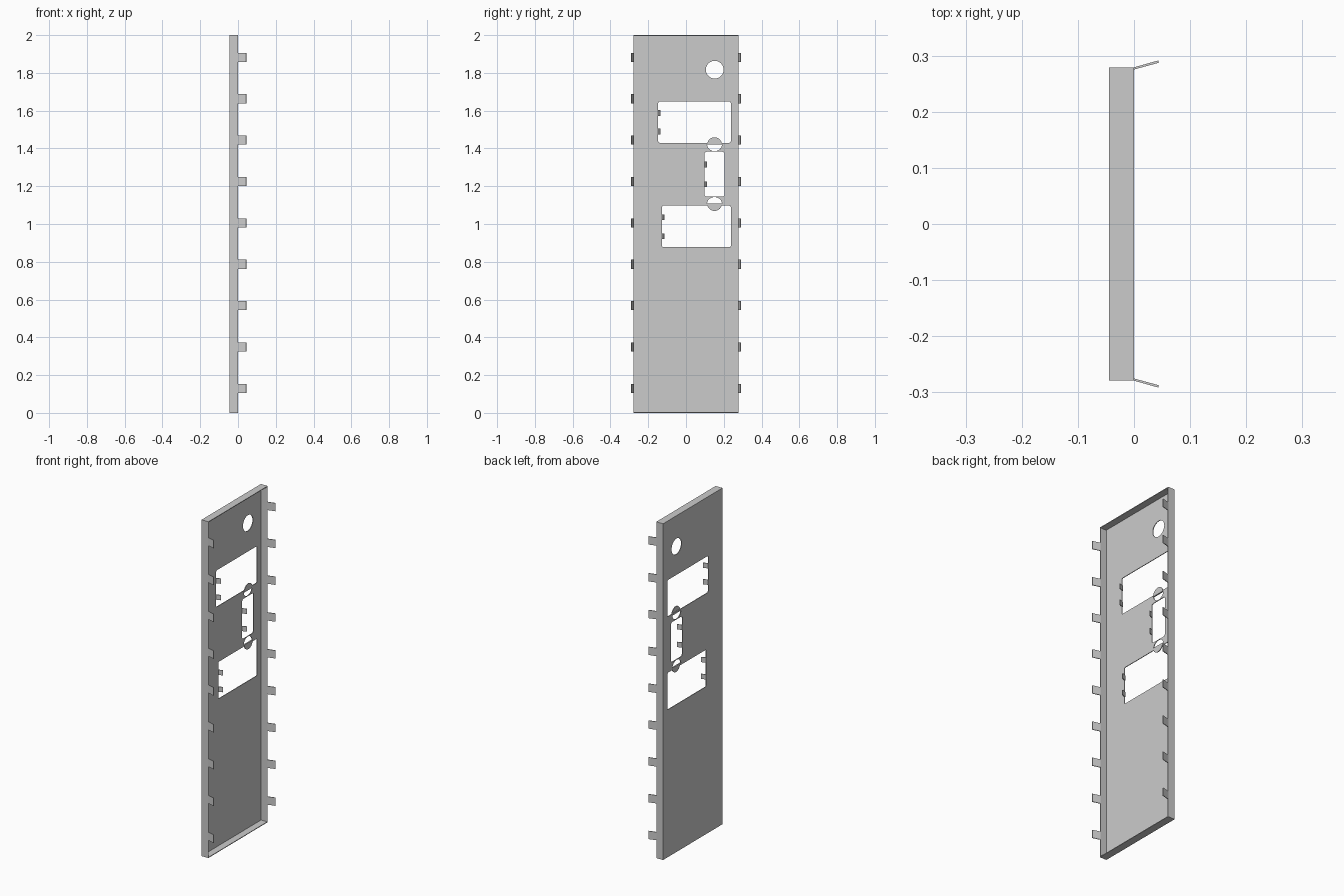
import bpy, math
from mathutils import Matrix

if "Cube" in bpy.data.objects:
    bpy.data.objects.remove(bpy.data.objects["Cube"])

BACK, T = -0.0445, 0.004          # back plane and sheet thickness
HALF_W, HEIGHT = 0.279, 2.0
TO_YZ = Matrix(((0, 0, 1, 0), (1, 0, 0, 0), (0, 1, 0, 0), (0, 0, 0, 1)))
TAU = 2 * math.pi


def arc(cy, cz, ry, rz, a0, a1, n):
    return [(cy + ry * math.cos(a0 + (a1 - a0) * i / n),
             cz + rz * math.sin(a0 + (a1 - a0) * i / n)) for i in range(n + 1)]


def rounded(y0, y1, z0, z1, r):
    pts = []
    corners = ((y1 - r, z1 - r), (y0 + r, z1 - r), (y0 + r, z0 + r), (y1 - r, z0 + r))
    for k, (cy, cz) in enumerate(corners):
        pts += arc(cy, cz, r, r, k * TAU / 4, (k + 1) * TAU / 4, 5)
    return pts


def plate(name, loops, x0):
    """Filled sheet in the YZ plane; inner loops become holes."""
    cu = bpy.data.curves.new(name, 'CURVE')
    cu.dimensions, cu.fill_mode, cu.extrude = '2D', 'BOTH', T / 2
    for pts in loops:
        s = cu.splines.new('POLY')
        s.points.add(len(pts) - 1)
        for p, (y, z) in zip(s.points, pts):
            p.co = (y, z, 0, 1)
        s.use_cyclic_u, s.use_smooth = True, False
    ob = bpy.data.objects.new(name, cu)
    bpy.context.collection.objects.link(ob)
    ob.matrix_world = Matrix.Translation((x0 + T / 2, 0, 0)) @ TO_YZ
    bpy.ops.object.select_all(action='DESELECT')
    ob.select_set(True)
    bpy.context.view_layer.objects.active = ob
    bpy.ops.object.convert(target='MESH')
    return bpy.context.object


def prism(name, profile, z0, z1):
    """Extrude an XY profile vertically."""
    n = len(profile)
    area = sum(profile[i - 1][0] * profile[i][1] - profile[i][0] * profile[i - 1][1] for i in range(n))
    if area < 0:
        profile = profile[::-1]
    verts = [(x, y, z) for z in (z0, z1) for x, y in profile]
    faces = [list(range(n))[::-1], list(range(n, 2 * n))]
    faces += [(i, (i + 1) % n, (i + 1) % n + n, i + n) for i in range(n)]
    me = bpy.data.meshes.new(name)
    me.from_pydata(verts, [], faces)
    ob = bpy.data.objects.new(name, me)
    bpy.context.collection.objects.link(ob)
    return ob


# Back sheet with openings
windows = {'upper': (-0.147, 0.237, 1.43, 1.648, 0.008),
           'middle': (0.097, 0.205, 1.145, 1.383, 0.014),
           'lower': (-0.127, 0.237, 0.877, 1.097, 0.008)}
LATCH_Y, LATCH_R = 0.151, 0.039
latches = {'upper': (1.42, 1), 'lower': (1.108, -1)}

outline = [(-HALF_W, 0), (HALF_W, 0), (HALF_W, HEIGHT), (-HALF_W, HEIGHT)]
loops = [outline, arc(0.152, 1.817, 0.047, 0.047, 0, TAU, 48)[:-1]]
loops += [rounded(*w) for w in windows.values()]
loops += [arc(LATCH_Y, z, LATCH_R, 0.0345, 0, -s * math.pi, 20) for z, s in latches.values()]
plate('back_sheet', loops, BACK)

# Half-round catches reaching over the window edges
for key, (z, s) in latches.items():
    plate(key + '_catch', [arc(LATCH_Y, z, LATCH_R, LATCH_R, 0, s * math.pi, 20)], BACK + T)

# Folded rim
for side, s in (('left', -1), ('right', 1)):
    inner, outer = s * (HALF_W - T), s * HALF_W
    prism(side + '_flange', [(BACK, inner), (0, inner), (0, outer), (BACK, outer)], 0, HEIGHT)
for name, z in (('bottom', 0), ('top', HEIGHT - T)):
    w = HALF_W - T
    prism(name + '_flange', [(BACK, -w), (0, -w), (0, w), (BACK, w)], z, z + T)

# Splayed clips along both long edges
for side, s in (('left', -1), ('right', 1)):
    for i in range(9):
        z = 0.13 + i * 0.219
        prism(f'{side}_clip_{i + 1}',
              [(-0.001, s * (HALF_W - T)), (0.0445, s * 0.2875),
               (0.0435, s * 0.2915), (-0.001, s * HALF_W)], z - 0.024, z + 0.024)

# Small bent hinge tabs on the window edges
hinges = {'upper': (1.588, 1.49), 'middle': (1.315, 1.21), 'lower': (1.035, 0.935)}
for key, heights in hinges.items():
    y = windows[key][0]
    for i, z in enumerate(heights):
        prism(f'{key}_hinge_tab_{i + 1}',
              [(BACK, y - 0.001), (BACK + 0.028, y + 0.009),
               (BACK + 0.027, y + 0.013), (BACK, y + 0.003)], z - 0.015, z + 0.015)
